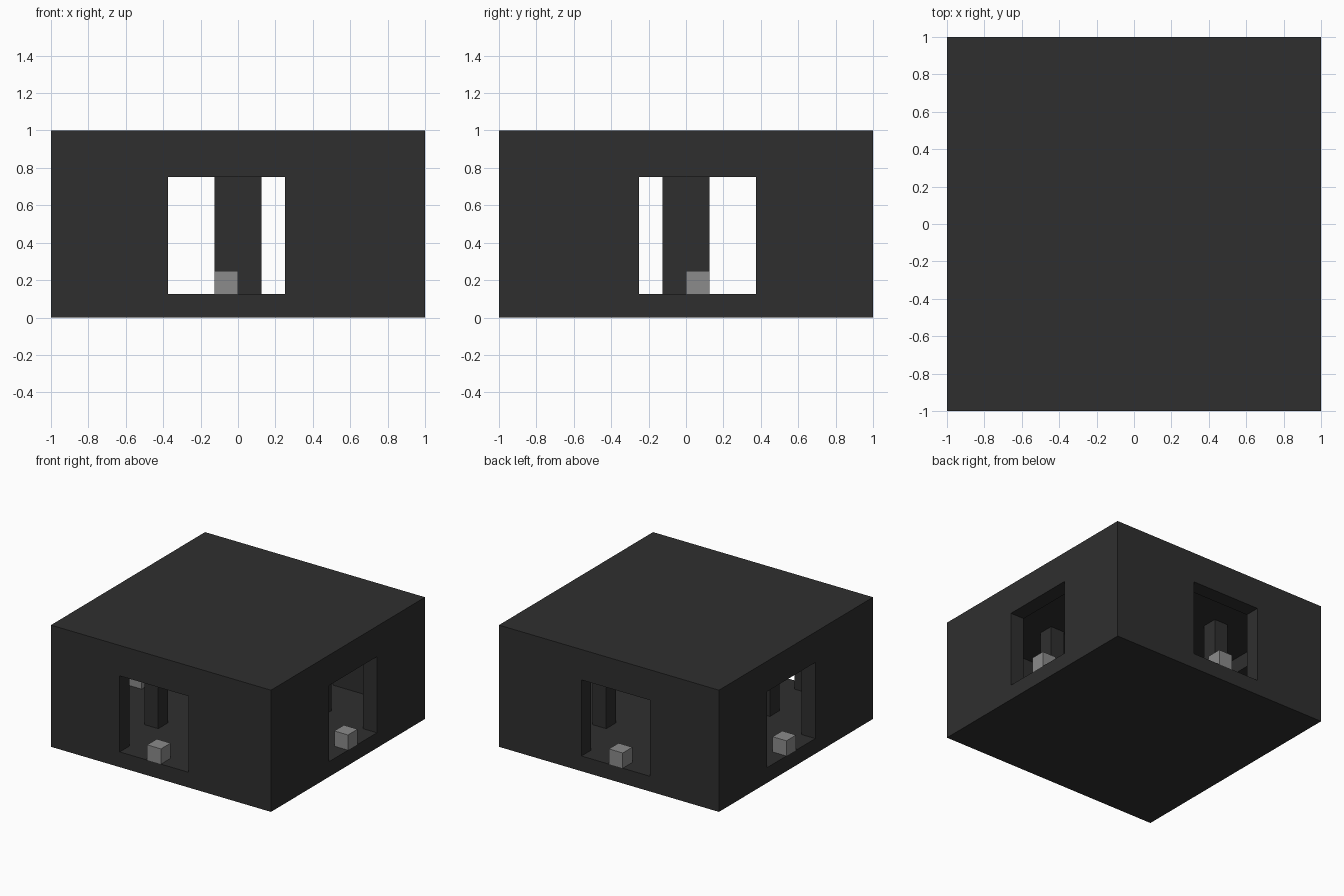
import bpy
import bmesh
from mathutils import Matrix, Vector

old = bpy.data.objects.get("Cube")
if old:
    bpy.data.objects.remove(old, do_unlink=True)


def make_material(name, value):
    mat = bpy.data.materials.new(name)
    mat.use_nodes = True
    colour = (value, value, value, 1)
    mat.diffuse_color = colour
    mat.node_tree.nodes["Principled BSDF"].inputs["Base Color"].default_value = colour
    return mat


charcoal = make_material("charcoal", 0.028)
grey = make_material("mid grey", 0.26)


def box(name, low, high, mat):
    """Axis-aligned box between two corners."""
    low, high = Vector(low), Vector(high)
    bm = bmesh.new()
    place = Matrix.Translation((low + high) / 2) @ Matrix.Diagonal((*(high - low), 1))
    bmesh.ops.create_cube(bm, size=1, matrix=place)
    mesh = bpy.data.meshes.new(name)
    bm.to_mesh(mesh)
    bm.free()
    mesh.materials.append(mat)
    obj = bpy.data.objects.new(name, mesh)
    bpy.context.collection.objects.link(obj)
    return obj


def cut(target, cutter):
    """Subtract the cutter for good and remove it."""
    cutter.hide_render = True
    mod = target.modifiers.new("cut", "BOOLEAN")
    mod.operation = "DIFFERENCE"
    mod.solver = "EXACT"
    mod.object = cutter
    bpy.context.view_layer.objects.active = target
    bpy.ops.object.modifier_apply(modifier=mod.name)
    bpy.data.objects.remove(cutter, do_unlink=True)


T = 0.125            # block unit: wall, floor and ceiling thickness
FLOOR, CEILING = T, 1 - T
INNER = 1 - T

# Hollow building with a doorway through each wall
shell = box("building_shell", (-1, -1, 0), (1, 1, 1), charcoal)
cut(shell, box("room_cutter", (-INNER, -INNER, FLOOR), (INNER, INNER, CEILING), charcoal))
cut(shell, box("front_back_doorway_cutter", (-3 * T, -1.5, FLOOR), (2 * T, 1.5, 6 * T), charcoal))
cut(shell, box("side_doorway_cutter", (-1.5, -2 * T, FLOOR), (1.5, 3 * T, 6 * T), charcoal))

# Thick central column and four slim pillars
box("central_column", (-T, -T, FLOOR), (T, T, CEILING), charcoal)
for side, x in (("left", 3 * T), ("right", -4 * T)):
    for end, y in (("front", -4 * T), ("back", 3 * T)):
        box(f"{end}_{side}_pillar", (x, y, FLOOR), (x + T, y + T, CEILING), charcoal)

# Small block on each doorway sill
for name, x, y in (("front", -T, -1), ("back", -T, INNER),
                   ("left", INNER, 0), ("right", -1, 0)):
    box(f"{name}_doorway_block", (x, y, FLOOR), (x + T, y + T, FLOOR + T), grey)
